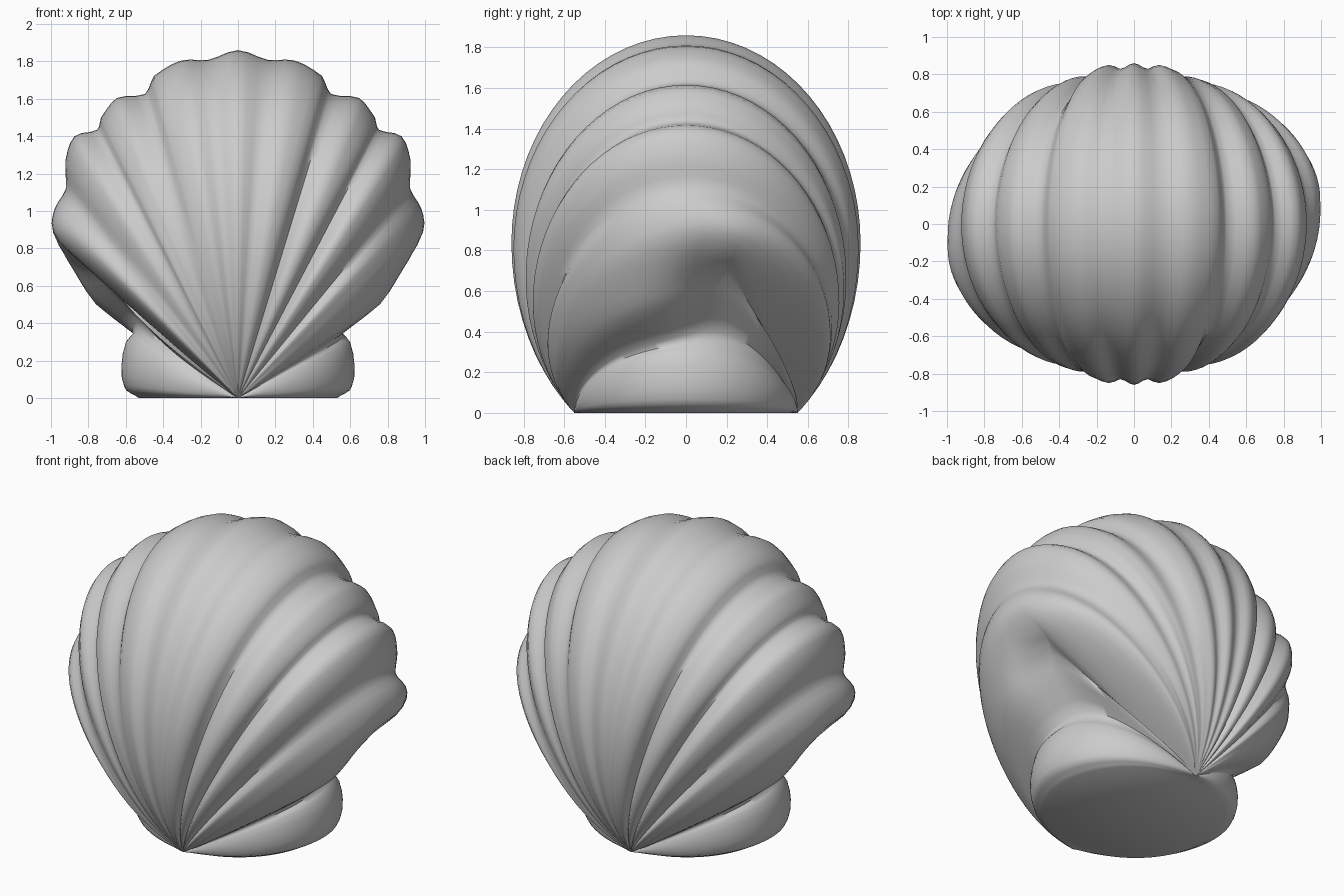
import bpy, bmesh, math

if "Cube" in bpy.data.objects:
    bpy.data.objects.remove(bpy.data.objects["Cube"])

HALF = 0.55        # half distance between the two hinge points
STEPS = 56         # points along each rib arch
SUB = 3            # slices between two table rows

# Fan section: angle from upright, arch radius, arch half width
FAN = [(0, 1.86, .86), (5, 1.815, .83), (9.5, 1.83, .85), (14.6, 1.78, .82),
       (17, 1.70, .785), (22, 1.73, .79), (26, 1.67, .77), (27.7, 1.62, .74),
       (32, 1.65, .755), (36, 1.57, .73), (39.4, 1.45, .695), (44, 1.41, .70),
       (48.4, 1.33, .68), (53, 1.13, .64), (57, .96, .59), (59, .68, .55),
       (64, .67, .55), (79, .635, .55), (86, .6, .54), (90, .53, .52)]
GROOVES = (17, 27.7, 39.4)


def smooth(p0, p1, p2, p3, t):
    """Spline value between p1 and p2."""
    return p1 + .5 * t * (p2 - p0 + t * (2*p0 - 5*p1 + 4*p2 - p3 + t * (3*(p1 - p2) + p3 - p0)))


def bell(value, middle, spread):
    return math.exp(-((value - middle) / spread) ** 2)


def fan_slices():
    """Refined rows from the middle rib down to the hinge ear."""
    rows = []
    for i in range(len(FAN) - 1):
        before = FAN[i - 1] if i else (-FAN[1][0],) + FAN[1][1:]
        after = FAN[min(i + 2, len(FAN) - 1)]
        for k in range(SUB):
            t = k / SUB
            angle = FAN[i][0] + t * (FAN[i + 1][0] - FAN[i][0])
            rows.append([angle] + [smooth(before[c], FAN[i][c], FAN[i + 1][c], after[c], t)
                                   for c in (1, 2)])
    rows.append(list(FAN[-1]))
    return rows


def arch(angle, radius, width, side):
    """One arch from the front hinge point over to the back hinge point."""
    low = math.acos(min(1, HALF / width))
    centre = .45 * min(1, low / .87)
    groove = sum(bell(angle, g, 1.8) for g in GROOVES)
    straight = bell(angle, 53, 5)
    points = []
    for j in range(STEPS + 1):
        p = -low + (math.pi + 2 * low) * j / STEPS
        s = math.sin(p)
        rho = centre + (1 - centre) * s if s >= 0 else centre * (1 + s / math.sin(low))
        rho = max(0, rho)
        y = -width * math.cos(p) * side       # positive on the straight flank
        if y < 0:                             # deep grooves on one flank
            y *= 1 - .05 * groove * math.sin(math.pi * rho)
        else:                                 # shallow grooves, straight lower edge
            y *= 1 + .03 * groove * math.sin(math.pi * rho)
            y += straight * (.2 + (HALF - .2) * (1 - rho) - y)
        y += .08 * bell(angle, 47, 6) * rho
        # Hollow under the shell edge, rising above the ear
        lift = 8 * bell(y, .2, .24 if y < .2 else .32) * bell(angle, 57, 5)
        a = math.radians(angle - lift) * side
        points.append((radius * rho * math.sin(a), y * side, radius * rho * math.cos(a)))
    return points


# Shell with its hinge ears, one closed skin
rows = fan_slices()
arches = [arch(*r, -1) for r in reversed(rows)] + [arch(*r, 1) for r in rows[1:]]
bm = bmesh.new()
grid = [[bm.verts.new(p) for p in line] for line in arches]
for left, right in zip(grid, grid[1:]):
    for j in range(STEPS):
        bm.faces.new((left[j], right[j], right[j + 1], left[j + 1]))
# Flat underside between the two outermost arches
first, last = grid[0], grid[-1]
for j in range(STEPS):
    bm.faces.new((last[j], first[j], first[j + 1], last[j + 1]))
bmesh.ops.remove_doubles(bm, verts=bm.verts, dist=.002)
bmesh.ops.recalc_face_normals(bm, faces=bm.faces)
mesh = bpy.data.meshes.new("shell")
bm.to_mesh(mesh)
bm.free()

grey = bpy.data.materials.new("shell grey")
grey.use_nodes = True
colour = (.6, .6, .6, 1)
grey.diffuse_color = colour
grey.node_tree.nodes["Principled BSDF"].inputs["Base Color"].default_value = colour
mesh.materials.append(grey)

shell = bpy.data.objects.new("shell", mesh)
bpy.context.collection.objects.link(shell)
bpy.context.view_layer.objects.active = shell
shell.select_set(True)
bpy.ops.object.shade_smooth_by_angle(angle=math.radians(60))
